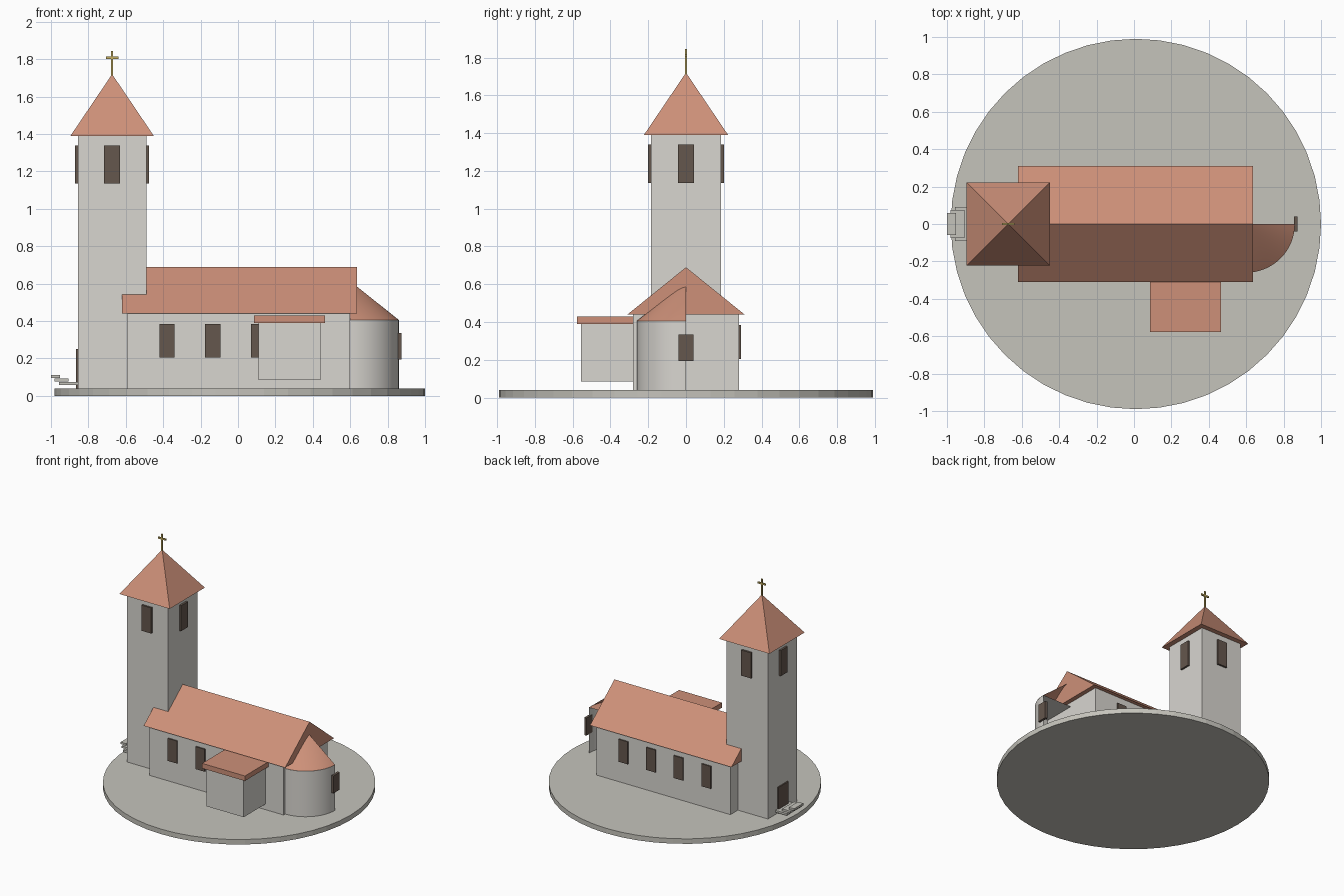
import bpy, bmesh, math

if "Cube" in bpy.data.objects:
    bpy.data.objects.remove(bpy.data.objects["Cube"])


def material(name, rgb):
    m = bpy.data.materials.new(name)
    m.diffuse_color = (*rgb, 1)
    m.use_nodes = True
    m.node_tree.nodes["Principled BSDF"].inputs["Base Color"].default_value = m.diffuse_color
    return m


WALL = material("plaster", (0.69, 0.67, 0.63))
STONE = material("stone", (0.56, 0.55, 0.50))
ROOF = material("tile", (0.61, 0.28, 0.19))
DARK = material("dark_wood", (0.13, 0.095, 0.075))
GOLD = material("gold", (0.55, 0.42, 0.12))


def add(name, verts, faces, mat):
    me = bpy.data.meshes.new(name)
    me.from_pydata(verts, [], faces)
    bm = bmesh.new()
    bm.from_mesh(me)
    bmesh.ops.recalc_face_normals(bm, faces=bm.faces)
    bm.to_mesh(me)
    bm.free()
    me.materials.append(mat)
    ob = bpy.data.objects.new(name, me)
    bpy.context.collection.objects.link(ob)
    return ob


def box(name, x, y, z, mat):
    """Box from (min, max) ranges."""
    v = [(a, b, c) for a in x for b in y for c in z]
    f = [(0, 1, 3, 2), (4, 6, 7, 5), (0, 4, 5, 1), (2, 3, 7, 6), (0, 2, 6, 4), (1, 5, 7, 3)]
    return add(name, v, f, mat)


def around(c, half):
    return (c - half, c + half)


# Round base
bpy.ops.mesh.primitive_cylinder_add(vertices=48, radius=0.99, depth=0.04, location=(0.01, 0, 0.02))
base = bpy.context.object
base.name = "base"
base.data.materials.append(STONE)

# Tower with pyramid roof
TX = -0.673
box("tower", around(TX, 0.183), (-0.185, 0.185), (0.04, 1.39), WALL)
h = 0.223
add("tower_roof",
    [(TX - h, -h, 1.39), (TX + h, -h, 1.39), (TX + h, h, 1.39), (TX - h, h, 1.39), (TX, 0, 1.72)],
    [(3, 2, 1, 0), (0, 1, 4), (1, 2, 4), (2, 3, 4), (3, 0, 4)], ROOF)

# Cross
box("cross_post", around(TX, 0.006), (-0.005, 0.005), (1.70, 1.845), GOLD)
box("cross_bar", around(TX, 0.034), (-0.005, 0.005), (1.802, 1.815), GOLD)

# Belfry windows on four sides
for s, side in ((-1, "a"), (1, "b")):
    box("belfry_window_y_" + side, around(TX, 0.043), around(s * 0.19, 0.01), (1.135, 1.34), DARK)
    box("belfry_window_x_" + side, around(TX + s * 0.188, 0.01), (-0.043, 0.043), (1.135, 1.34), DARK)

# Door and steps
box("door", around(TX - 0.183, 0.01), (-0.062, 0.062), (0.04, 0.25), DARK)
for i, (x0, x1, w) in enumerate([(-0.957, -0.855, 0.09), (-0.98, -0.905, 0.075), (-1.0, -0.953, 0.058)]):
    z = 0.058 + 0.019 * i
    box(f"step_{i + 1}", (x0, x1), (-w, w), (z, z + 0.016), STONE)

# Nave with gabled roof
box("nave", (-0.59, 0.60), (-0.28, 0.28), (0.04, 0.44), WALL)
add("nave_roof",
    [(x, y, z) for x in (-0.62, 0.635) for y, z in ((-0.31, 0.44), (0.31, 0.44), (0, 0.69))],
    [(0, 2, 1), (3, 4, 5), (0, 1, 4, 3), (1, 2, 5, 4), (2, 0, 3, 5)], ROOF)
for s, side in ((-1, "front"), (1, "back")):
    for i in range(4):
        box(f"nave_window_{side}_{i + 1}", around(-0.38 + 0.245 * i, 0.041),
            around(s * 0.28, 0.01), (0.205, 0.385), DARK)

# Quarter-round apse, open towards the nave, with quarter-cone roof
N, R, AX = 16, 0.26, 0.60
arc = [(AX + R * math.cos(a), -R * math.sin(a)) for a in (math.pi / 2 * i / N for i in range(N + 1))]


def shell(name, z0, z1, mat, cone):
    v = [(x, y, z0) for x, y in arc] + [(AX, 0, z0), (AX, 0, z1)]
    n = N + 1
    f = [tuple(range(n)) + (n,)]
    if cone:
        f += [(i + 1, i, n + 1) for i in range(N)]
    else:
        v += [(x, y, z1) for x, y in arc]
        f += [(i, i + 1, n + 3 + i, n + 2 + i) for i in range(N)]
        f.append(tuple(range(n + 2, 2 * n + 2)) + (n + 1,))
    ob = add(name, v, f, mat)
    bpy.ops.object.select_all(action='DESELECT')
    ob.select_set(True)
    bpy.context.view_layer.objects.active = ob
    bpy.ops.object.shade_smooth_by_angle(angle=math.radians(30))


shell("apse", 0.04, 0.405, WALL, False)
shell("apse_roof", 0.406, 0.613, ROOF, True)
box("apse_window", (0.855, 0.875), (-0.039, 0.039), (0.195, 0.335), DARK)

# Side annex with flat roof
box("annex", (0.11, 0.44), (-0.557, -0.27), (0.085, 0.39), WALL)
box("annex_roof", (0.085, 0.465), (-0.577, -0.26), (0.39, 0.43), ROOF)
